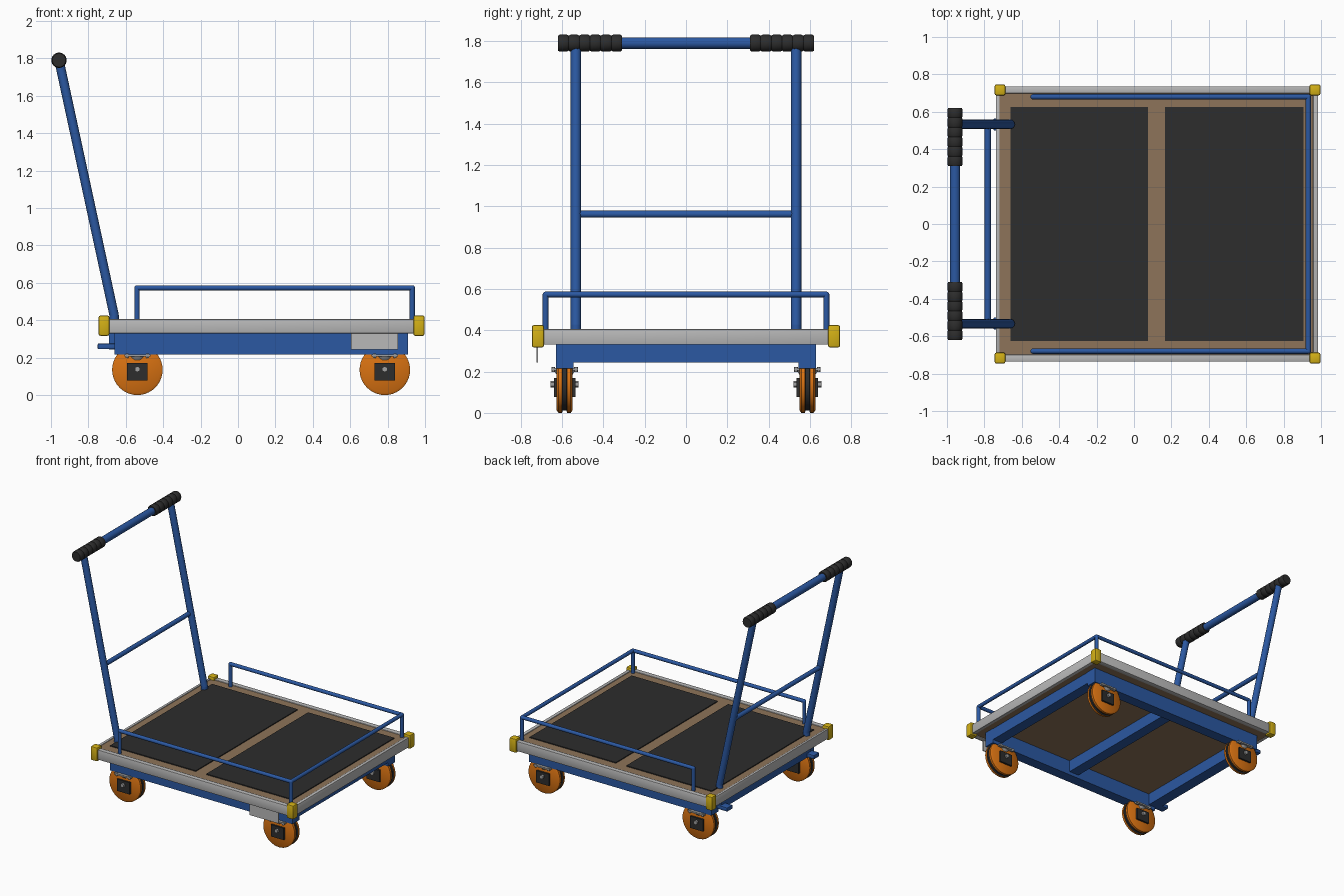
import bpy, bmesh, math
from mathutils import Vector, Matrix

if "Cube" in bpy.data.objects:
    bpy.data.objects.remove(bpy.data.objects["Cube"])


def material(name, rgb):
    m = bpy.data.materials.new(name)
    m.diffuse_color = (*rgb, 1)
    m.use_nodes = True
    m.node_tree.nodes["Principled BSDF"].inputs["Base Color"].default_value = m.diffuse_color
    return m


BLUE = material("blue paint", (0.024, 0.098, 0.36))
GREY = material("grey bumper", (0.48, 0.48, 0.48))
STEEL = material("steel", (0.36, 0.36, 0.36))
YELLOW = material("yellow plastic", (0.66, 0.44, 0.008))
ORANGE = material("orange tyre", (0.70, 0.17, 0.006))
WOOD = material("brown board", (0.27, 0.175, 0.10))
BLACK = material("black rubber", (0.026, 0.026, 0.026))


def finish(bm, name, mats, smooth=False):
    mesh = bpy.data.meshes.new(name)
    bmesh.ops.recalc_face_normals(bm, faces=bm.faces)
    bm.to_mesh(mesh)
    bm.free()
    ob = bpy.data.objects.new(name, mesh)
    bpy.context.collection.objects.link(ob)
    for m in mats:
        mesh.materials.append(m)
    if smooth:
        bpy.ops.object.select_all(action='DESELECT')
        ob.select_set(True)
        bpy.context.view_layer.objects.active = ob
        bpy.ops.object.shade_smooth_by_angle(angle=math.radians(35))
    return ob


def box(name, mat, x, y, z, bevel=0.0):
    """Box given by its (min, max) ranges."""
    bm = bmesh.new()
    size = [b - a for a, b in (x, y, z)]
    mid = [(a + b) / 2 for a, b in (x, y, z)]
    bmesh.ops.create_cube(bm, size=1, matrix=Matrix.Translation(mid) @ Matrix.Diagonal((*size, 1)))
    if bevel:
        bmesh.ops.bevel(bm, geom=bm.edges[:], offset=bevel, segments=2, affect='EDGES', profile=0.5)
    return finish(bm, name, [mat], bool(bevel))


def tube(name, mat, points, r, sides=16):
    """Round tube along straight runs, with ball joints at the bends."""
    bm = bmesh.new()
    pts = [Vector(p) for p in points]
    for a, b in zip(pts, pts[1:]):
        d = b - a
        mtx = Matrix.Translation((a + b) / 2) @ d.to_track_quat('Z', 'Y').to_matrix().to_4x4()
        bmesh.ops.create_cone(bm, cap_ends=True, segments=sides, radius1=r, radius2=r,
                              depth=d.length, matrix=mtx)
    for p in pts[1:-1]:
        bmesh.ops.create_uvsphere(bm, u_segments=sides, v_segments=8, radius=r,
                                  matrix=Matrix.Translation(p))
    return finish(bm, name, [mat], True)


def lathe_y(name, mats, profile, centre, sides=40, mat_of=None):
    """Turn (y, radius) points about an axis parallel to y."""
    bm = bmesh.new()
    rings = []
    for y, r in profile:
        rings.append([bm.verts.new((centre[0] + r * math.cos(t), centre[1] + y, centre[2] + r * math.sin(t)))
                      for t in (2 * math.pi * i / sides for i in range(sides))])
    for k, (a, b) in enumerate(zip(rings, rings[1:])):
        for i in range(sides):
            j = (i + 1) % sides
            f = bm.faces.new((a[i], a[j], b[j], b[i]))
            f.material_index = mat_of(k) if mat_of else 0
    bm.faces.new(rings[0])
    bm.faces.new(rings[-1])
    return finish(bm, name, mats, True)


# Deck board and two rubber mats
box("deck_board", WOOD, (-0.722, 0.96), (-0.70, 0.70), (0.335, 0.40))
for x in ((-0.66, 0.075), (0.165, 0.905)):
    box("deck_mat", BLACK, x, (-0.625, 0.625), (0.395, 0.407))

# Bumper rim, yellow corner caps
for s in (-1, 1):
    box("side_bumper", GREY, (-0.725, 0.975), sorted((s * 0.698, s * 0.736)), (0.33, 0.406), 0.004)
    for x in ((-0.745, -0.688), (0.938, 0.997)):
        box("corner_cap", YELLOW, x, sorted((s * 0.688, s * 0.746)), (0.317, 0.425), 0.009)
box("rear_bumper", GREY, (-0.738, -0.718), (-0.70, 0.70), (0.33, 0.406), 0.004)
box("front_bumper", GREY, (0.958, 0.985), (-0.70, 0.70), (0.33, 0.406), 0.004)

# Hanging plate on the front side
box("data_plate", GREY, (0.605, 0.855), (-0.724, -0.716), (0.243, 0.335))

# Chassis rails, cross beams and rear lugs
for s in (-1, 1):
    box("chassis_rail", BLUE, (-0.66, 0.908), sorted((s * 0.545, s * 0.63)), (0.216, 0.335))
    box("rear_lug", BLUE, (-0.75, -0.65), sorted((s * 0.50, s * 0.565)), (0.245, 0.275), 0.004)
for x in ((-0.69, -0.60), (0.08, 0.165), (0.82, 0.905)):
    box("cross_beam", BLUE, x, (-0.55, 0.55), (0.243, 0.335))

# Guard rail round three sides
for s in (-1, 1):
    tube("guard_side", BLUE, [(-0.54, s * 0.68, 0.39), (-0.54, s * 0.68, 0.573),
                              (0.932, s * 0.68, 0.573), (0.932, s * 0.68, 0.39)], 0.014)
tube("guard_front", BLUE, [(0.932, -0.68, 0.573), (0.932, 0.68, 0.573)], 0.014)

# Push handle: leaning posts, crossbar, top bar and ribbed grips
HANDLE_X, HANDLE_Z = -0.957, 1.79
for s in (-1, 1):
    tube("handle_post", BLUE, [(-0.662, s * 0.533, 0.335), (-0.662, s * 0.533, 0.425),
                               (HANDLE_X, s * 0.533, HANDLE_Z)], 0.025)
    ribs = [(0, 0.036)]
    for i in range(6):
        y = i * 0.31 / 6
        ribs += [(y + 0.008, 0.041), (y + 0.043, 0.041), (y + 0.0517, 0.036)]
    lathe_y("handle_grip", [BLACK], [(s * (0.31 + y), r) for y, r in ribs],
            (HANDLE_X, 0, HANDLE_Z), 24)
tube("handle_crossbar", BLUE, [(-0.782, -0.53, 0.962), (-0.782, 0.53, 0.962)], 0.017)
tube("handle_top_bar", BLUE, [(HANDLE_X, -0.6, HANDLE_Z), (HANDLE_X, 0.6, HANDLE_Z)], 0.028)

# Casters: grooved wheel, hub plates, axle nuts and mounting plate
WHEEL = [(-0.038, 0.122), (-0.030, 0.135), (-0.012, 0.135), (-0.010, 0.124),
         (0.010, 0.124), (0.012, 0.135), (0.030, 0.135), (0.038, 0.122)]
for cx in (-0.538, 0.785):
    for s in (-1, 1):
        cy, cz = s * 0.588, 0.135
        lathe_y("caster_wheel", [ORANGE, BLACK], WHEEL, (cx, cy, cz),
                mat_of=lambda k: 1 if k in (2, 3, 4) else 0)
        for side in (-1, 1):
            box("hub_plate", BLACK, (cx - 0.055, cx + 0.055),
                sorted((cy + side * 0.03, cy + side * 0.052)), (0.078, 0.17))
            tube("axle_nut", STEEL, [(cx, cy + side * 0.05, cz + 0.003),
                                     (cx, cy + side * 0.067, cz + 0.003)], 0.016, 6)
            for dx in (-0.055, 0.055):
                tube("mount_bolt", STEEL, [(cx + dx, cy + side * 0.055, 0.198),
                                           (cx + dx, cy + side * 0.055, 0.222)], 0.009, 6)
        box("mount_plate", STEEL, (cx - 0.07, cx + 0.07), (cy - 0.064, cy + 0.064), (0.206, 0.218))
        bm = bmesh.new()
        bmesh.ops.create_cone(bm, cap_ends=True, segments=24, radius1=0.04, radius2=0.052, depth=0.02,
                              matrix=Matrix.Translation((cx, cy, 0.197)))
        finish(bm, "swivel_ring", [STEEL], True)
